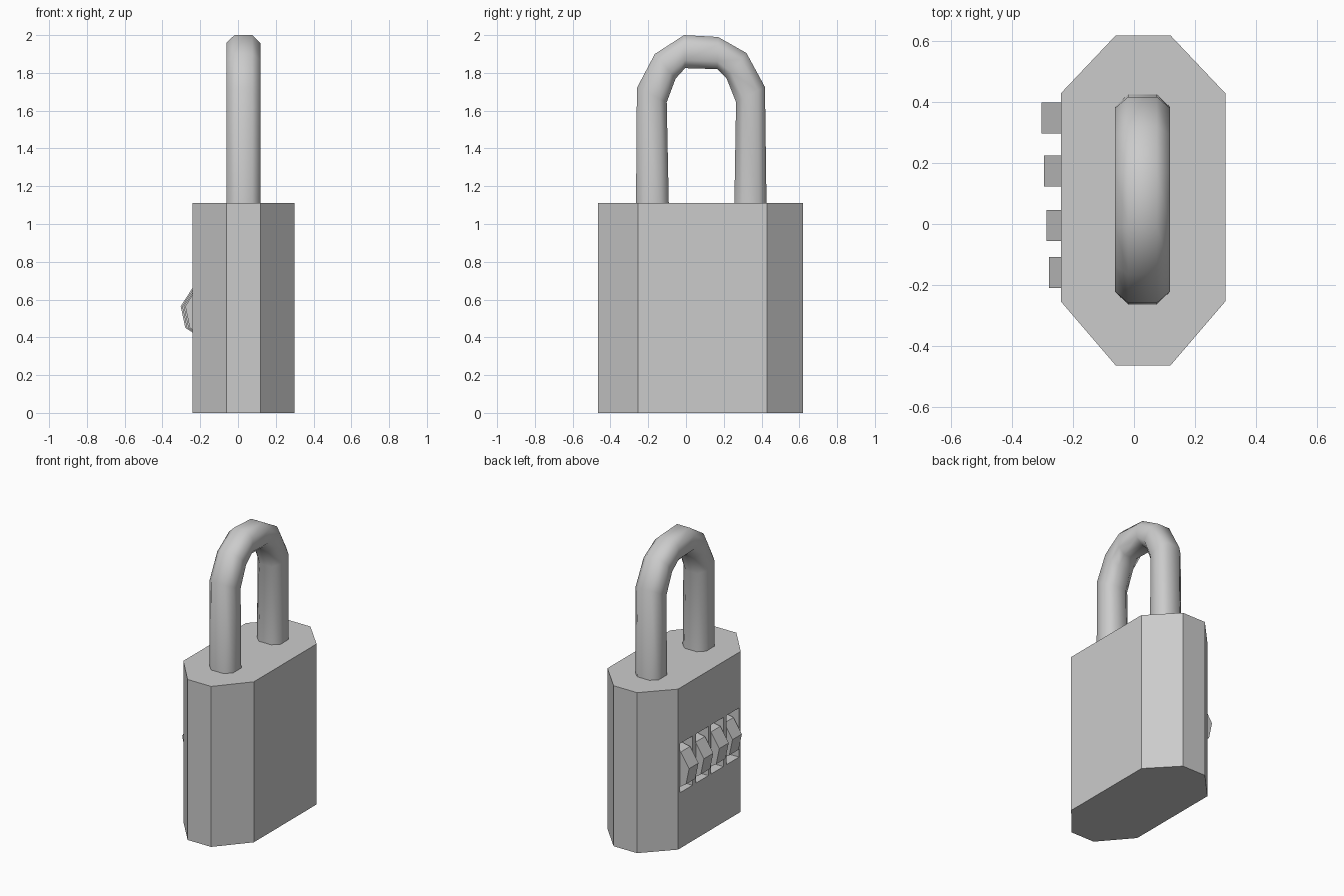
import bpy, bmesh, math
from math import cos, sin, radians

if "Cube" in bpy.data.objects:
    bpy.data.objects.remove(bpy.data.objects["Cube"])


def loft(name, rings):
    """Skin closed rings of points into a capped solid."""
    bm = bmesh.new()
    loops = [[bm.verts.new(p) for p in ring] for ring in rings]
    n = len(loops[0])
    for a, b in zip(loops, loops[1:]):
        for i in range(n):
            j = (i + 1) % n
            bm.faces.new((a[i], a[j], b[j], b[i]))
    bm.faces.new(loops[0])
    bm.faces.new(loops[-1])
    bmesh.ops.recalc_face_normals(bm, faces=bm.faces)
    mesh = bpy.data.meshes.new(name)
    bm.to_mesh(mesh)
    bm.free()
    obj = bpy.data.objects.new(name, mesh)
    bpy.context.collection.objects.link(obj)
    return obj


# Lock body: an eight-sided prism
outline = [(-0.06, -0.465), (0.12, -0.465), (0.30, -0.255), (0.30, 0.43),
           (0.12, 0.62), (-0.06, 0.62), (-0.24, 0.43), (-0.24, -0.255)]
body = loft("lock_body", [[(x, y, z) for x, y in outline] for z in (0, 1.11)])

# Dial windows cut into the -x side
for i, y in enumerate((0.34, 0.165, 0.002, -0.17)):
    bpy.ops.mesh.primitive_cube_add(size=1, location=(-0.20, y, 0.555))
    cutter = bpy.context.object
    cutter.name = f"window_cutter_{i + 1}"
    cutter.scale = (0.40, 0.135, 0.34)
    cutter.hide_render = True
    cutter.hide_viewport = False
    cutter.display_type = 'WIRE'
    mod = body.modifiers.new("window", 'BOOLEAN')
    mod.object = cutter
    mod.operation = 'DIFFERENCE'
    mod.solver = 'EXACT'
    bpy.context.view_layer.objects.active = body
    bpy.ops.object.modifier_apply(modifier=mod.name)
    bpy.data.objects.remove(cutter)

# Eight-sided number dials, each set slightly deeper than the last
for i, y in enumerate((0.348, 0.175, -0.005, -0.16)):
    cx, r = -0.153 + 0.008 * i, 0.153
    angles = [radians(169.5 + 45 * k) for k in range(8)]
    loft(f"dial_{i + 1}", [[(cx + r * cos(a), y + s * 0.051, 0.537 + r * sin(a))
                            for a in angles] for s in (-1, 1)])

# Shackle: rounded-square section swept between outer and inner profiles
outer = [(-0.265, 1.05), (-0.26, 1.72), (-0.165, 1.90), (-0.01, 2.0),
         (0.17, 1.99), (0.32, 1.905), (0.418, 1.725), (0.427, 1.05)]
inner = [(-0.09, 1.05), (-0.102, 1.645), (-0.055, 1.77), (-0.005, 1.825),
         (0.165, 1.82), (0.215, 1.77), (0.265, 1.645), (0.255, 1.05)]
c = 0.52
section = [(1, -c), (1, c), (c, 1), (-c, 1), (-1, c), (-1, -c), (-c, -1), (c, -1)]
rings = []
for (oy, oz), (iy, iz) in zip(outer, inner):
    rings.append([(0.028 + 0.09 * u,
                   (oy + iy) / 2 + (oy - iy) / 2 * v,
                   (oz + iz) / 2 + (oz - iz) / 2 * v) for u, v in section])
shackle = loft("shackle", rings)
bpy.ops.object.select_all(action='DESELECT')
shackle.select_set(True)
bpy.context.view_layer.objects.active = shackle
bpy.ops.object.shade_smooth_by_angle(angle=radians(60))
